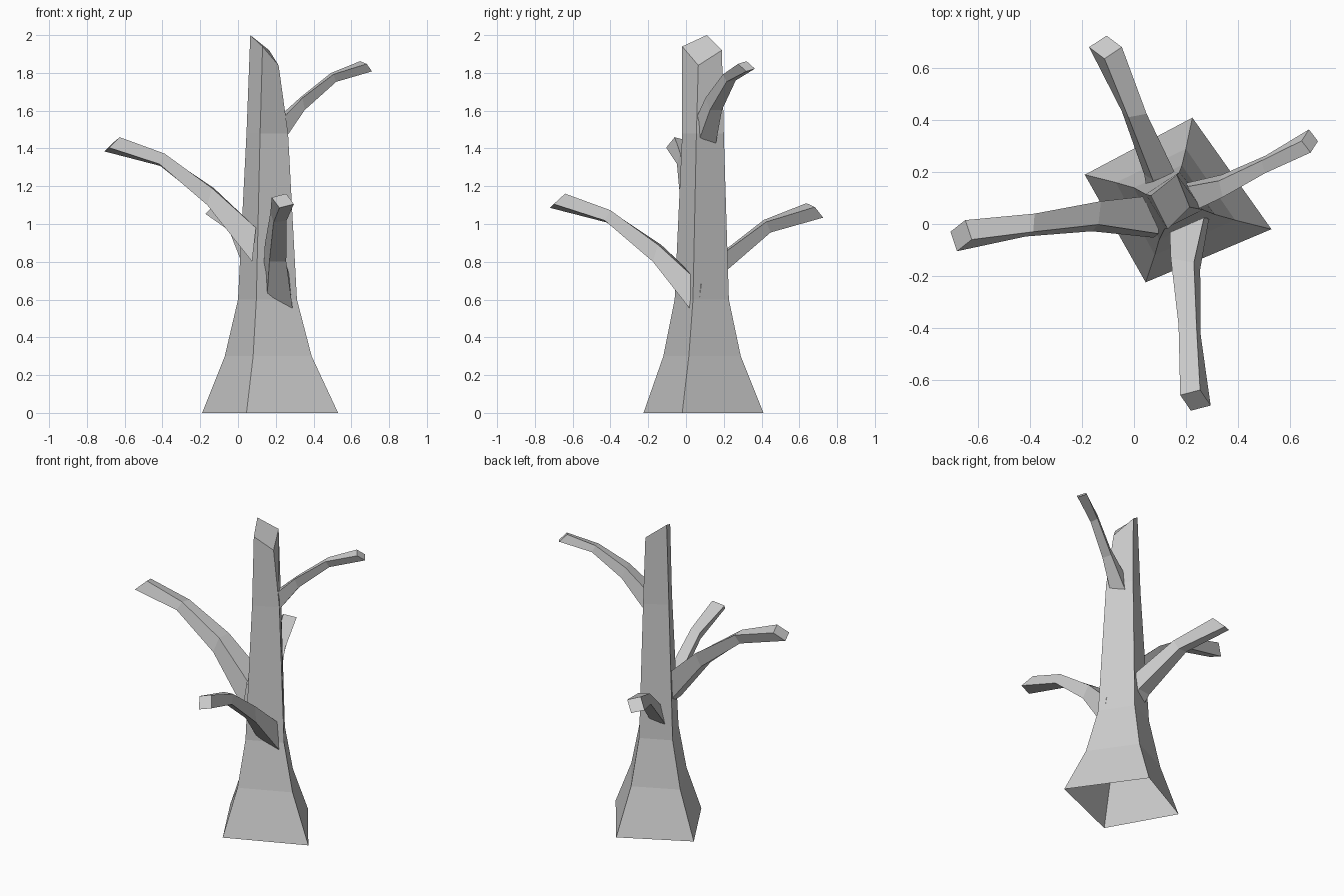
import bpy
import math
from mathutils import Matrix, Vector

cube = bpy.data.objects.get("Cube")
if cube:
    bpy.data.objects.remove(cube, do_unlink=True)

# One plain grey for the whole tree
GREY = (0.6, 0.6, 0.6, 1)
bark = bpy.data.materials.new("bark_grey")
bark.use_nodes = True
bark.diffuse_color = GREY
bark.node_tree.nodes["Principled BSDF"].inputs["Base Color"].default_value = GREY


def loft(name, rings):
    """Skin four-sided rings together, capping only the last one."""
    verts = [p for ring in rings for p in ring]
    faces = []
    for r in range(len(rings) - 1):
        a, b = 4 * r, 4 * r + 4
        for i in range(4):
            j = (i + 1) % 4
            faces.append((a + i, a + j, b + j, b + i))
    last = 4 * (len(rings) - 1)
    faces.append(tuple(range(last, last + 4)))
    mesh = bpy.data.meshes.new(name)
    mesh.from_pydata(verts, [], faces)
    mesh.materials.append(bark)
    obj = bpy.data.objects.new(name, mesh)
    bpy.context.collection.objects.link(obj)
    return obj


# Trunk: corners run left, front, right, back; open underneath, cut at a slant
def trunk_ring(z, left, front, right, back):
    return [(*corner, z) for corner in (left, front, right, back)]


trunk_rings = [
    trunk_ring(0, (-.19, .19), (.045, -.225), (.53, -.02), (.225, .41)),
    trunk_ring(.3, (-.07, .16), (.08, -.12), (.39, .015), (.2, .29)),
    trunk_ring(.6, (0, .14), (.097, -.06), (.312, .037), (.185, .227)),
    trunk_ring(1.48, (.045, .115), (.117, -.02), (.265, .055), (.175, .2)),
    [(.065, .11, 2), (.13, -.02, 1.94), (.215, .065, 1.84), (.165, .19, 1.92)],
]
loft("trunk", trunk_rings)

# Branch pattern, from root to tip: offset from tip, height vector, width vector
PATTERN = [
    ((.752, .075, -.532), (.02, .015, .18), (0, -.15, 0)),
    ((.522, .075, -.277), (.025, .026, .09), (-.01, -.09, 0)),
    ((.267, .041, -.082), (.028, .018, .055), (-.005, -.07, .01)),
    ((0, 0, 0), (.057, .045, .055), (.025, -.075, .02)),
]


def branch(name, tip, turn, size=1.0, reach=1.0):
    """Turn and scale the pattern about its tip; reach trims the root."""
    place = (Matrix.Translation(tip) @ Matrix.Rotation(math.radians(turn), 4, "Z")
             @ Matrix.Scale(size, 4))
    sections = [[Vector(v) for v in section] for section in PATTERN]
    sections[0] = [b.lerp(a, reach) for a, b in zip(sections[0], sections[1])]
    rings = []
    for centre, up, side in sections:
        corners = [(1, 1), (1, -1), (-1, -1), (-1, 1)]
        rings.append([place @ (centre + side * s / 2 + up * u / 2) for s, u in corners])
    loft(name, [ring[::-1] for ring in rings])


branch("right_branch", (-.667, -.045, 1.422), 0)
branch("front_branch", (.237, -.68, 1.123), 86)
branch("back_branch", (-.11, .682, 1.072), -75, 1.02, .5)
branch("left_branch", (.678, .32, 1.835), -161, .72)
